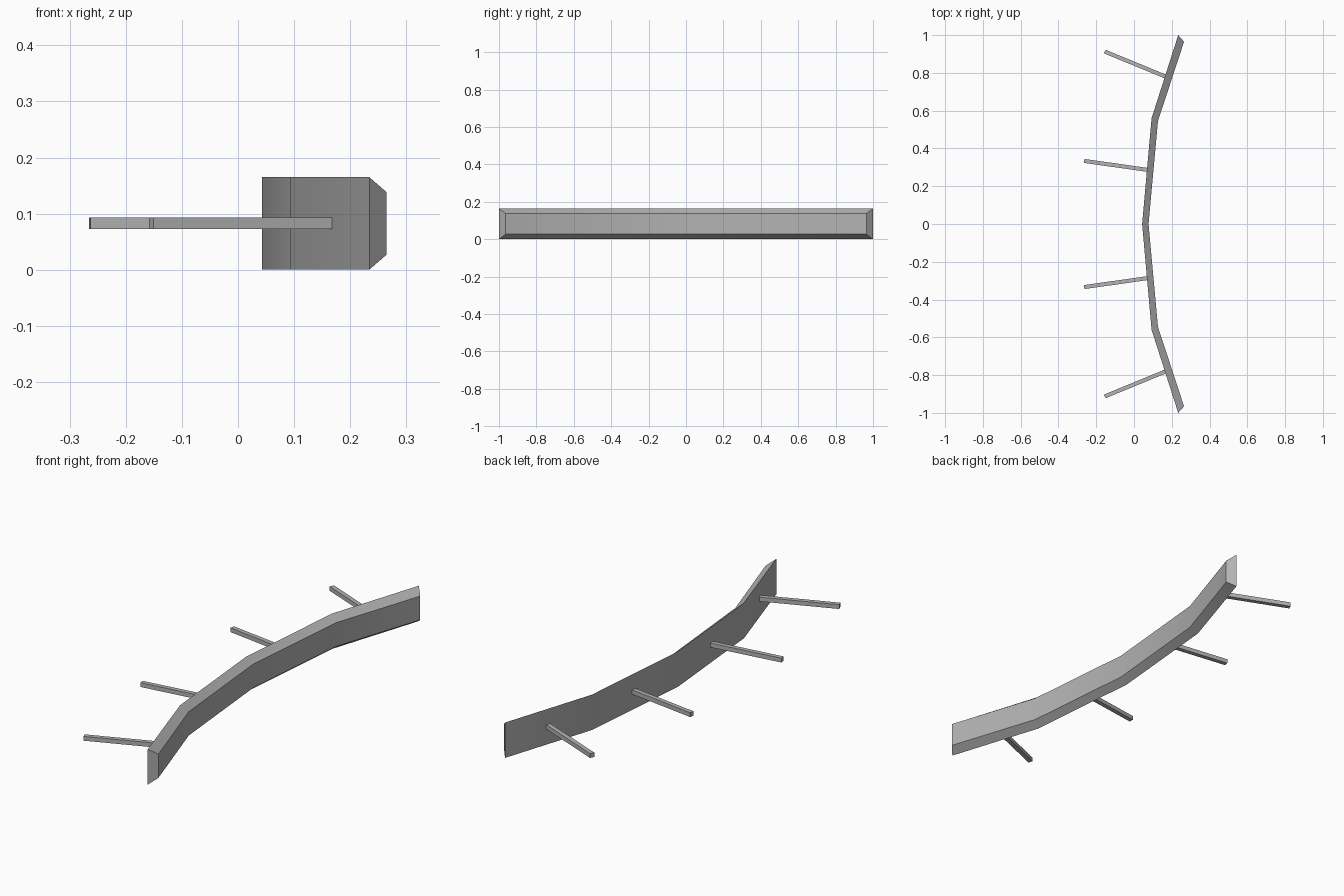
import bpy
import bmesh
from math import atan2, radians
from mathutils import Vector

if "Cube" in bpy.data.objects:
    bpy.data.objects.remove(bpy.data.objects["Cube"], do_unlink=True)

grey = bpy.data.materials.new("plain grey")
grey.use_nodes = True
grey.diffuse_color = (0.45, 0.45, 0.45, 1)
grey.node_tree.nodes["Principled BSDF"].inputs["Base Color"].default_value = (0.45, 0.45, 0.45, 1)


def finish(name, bm):
    bmesh.ops.recalc_face_normals(bm, faces=bm.faces)
    mesh = bpy.data.meshes.new(name)
    bm.to_mesh(mesh)
    bm.free()
    mesh.materials.append(grey)
    obj = bpy.data.objects.new(name, mesh)
    bpy.context.collection.objects.link(obj)
    return obj


# Bent rail: tall inner face, shorter outer face, chamfered between them
half_inner = [(0.234, 1.0), (0.093, 0.56), (0.043, 0)]
half_outer = [(0.265, 0.965), (0.127, 0.545), (0.077, 0)]


def mirrored(half):
    return half + [(x, -y) for x, y in reversed(half[:-1])]


bm = bmesh.new()
sections = []
for (ix, iy), (ox, oy) in zip(mirrored(half_inner), mirrored(half_outer)):
    corners = [(ix, iy, 0), (ox, oy, 0.027), (ox, oy, 0.138), (ix, iy, 0.165)]
    sections.append([bm.verts.new(c) for c in corners])
for a, b in zip(sections, sections[1:]):
    for i in range(4):
        j = (i + 1) % 4
        bm.faces.new((a[i], a[j], b[j], b[i]))
bm.faces.new(sections[0])
bm.faces.new(sections[-1])
rail = finish("curved_rail", bm)
bpy.ops.object.select_all(action="DESELECT")
rail.select_set(True)
bpy.context.view_layer.objects.active = rail
bpy.ops.object.shade_smooth_by_angle(angle=radians(30))


# Square pegs reaching back from the inner face
def peg(name, tip, root):
    start, end = Vector(tip), Vector(root)
    along = end - start
    bm = bmesh.new()
    bmesh.ops.create_cube(bm, size=1)
    bmesh.ops.scale(bm, vec=(along.length, 0.021, 0.02), verts=bm.verts)
    obj = finish(name, bm)
    middle = (start + end) / 2
    obj.location = (middle.x, middle.y, 0.083)
    obj.rotation_euler.z = atan2(along.y, along.x)


for side, s in (("back", 1), ("front", -1)):
    peg(side + "_outer_peg", (-0.155, s * 0.913), (0.168, s * 0.78))
    peg(side + "_inner_peg", (-0.264, s * 0.334), (0.075, s * 0.286))
